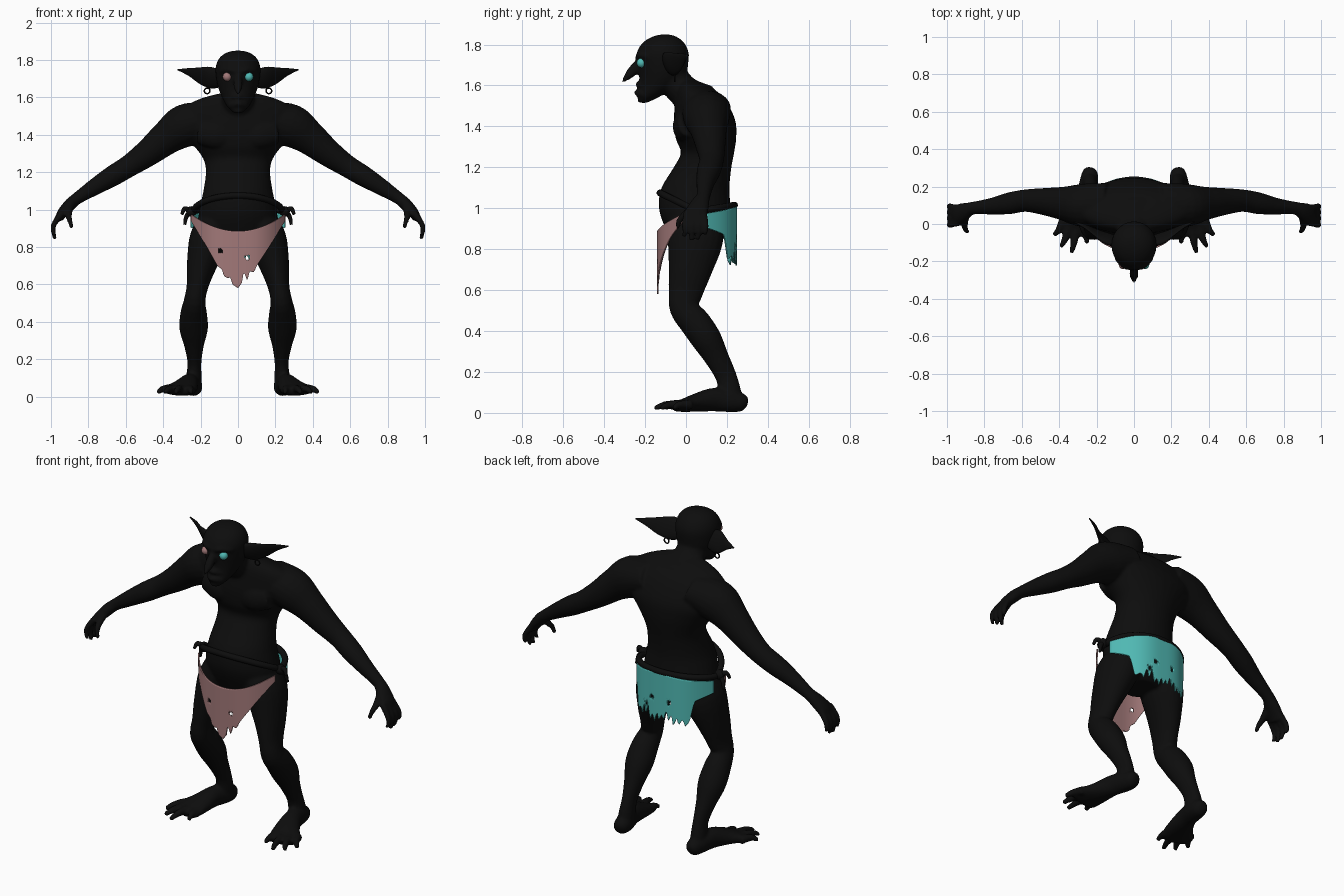
import bpy, bmesh, math, random
from mathutils import Vector

if "Cube" in bpy.data.objects:
    bpy.data.objects.remove(bpy.data.objects["Cube"])

random.seed(4)


def material(name, rgb):
    m = bpy.data.materials.new(name)
    m.diffuse_color = (*rgb, 1)
    m.use_nodes = True
    m.node_tree.nodes["Principled BSDF"].inputs["Base Color"].default_value = m.diffuse_color
    return m


BLACK = material("black skin", (0.004, 0.004, 0.004))
PINK = material("dusty pink", (0.36, 0.19, 0.19))
TEAL = material("teal", (0.08, 0.48, 0.45))


def finish(bm, name, mat):
    bmesh.ops.recalc_face_normals(bm, faces=bm.faces)
    for f in bm.faces:
        f.smooth = True
    me = bpy.data.meshes.new(name)
    bm.to_mesh(me)
    bm.free()
    me.materials.append(mat)
    ob = bpy.data.objects.new(name, me)
    bpy.context.collection.objects.link(ob)
    return ob


def spline(rows, steps=4):
    """Catmull-Rom through rows of numbers."""
    out = []
    for i in range(len(rows) - 1):
        p0, p1, p2, p3 = (rows[max(0, min(len(rows) - 1, i + k))] for k in (-1, 0, 1, 2))
        for s in range(steps):
            t = s / steps
            out.append([0.5 * (2 * b + (c - a) * t + (2 * a - 5 * b + 4 * c - d) * t * t
                               + (3 * b - a - 3 * c + d) * t ** 3)
                        for a, b, c, d in zip(p0, p1, p2, p3)])
    return out + [list(rows[-1])]


def loft(bm, rows, side=(1, 0, 0), flat=False, mirror=1, n=20):
    """Skin ellipses (x, y, z, radius along side, radius across) along a path."""
    rows = spline(rows)
    rings = []
    for i, r in enumerate(rows):
        a, b = rows[max(0, i - 1)], rows[min(len(rows) - 1, i + 1)]
        t = Vector((0, 0, 1)) if flat else (Vector(b[:3]) - Vector(a[:3])).normalized()
        u = Vector(side)
        u = (u - t * u.dot(t)).normalized()
        w = t.cross(u)
        ring = []
        for k in range(n):
            ang = 2 * math.pi * k / n
            p = Vector(r[:3]) + u * max(r[3], .002) * math.cos(ang) + w * max(r[4], .002) * math.sin(ang)
            ring.append(bm.verts.new((p.x * mirror, p.y, p.z)))
        rings.append(ring)
    for r0, r1 in zip(rings, rings[1:]):
        for k in range(n):
            bm.faces.new((r0[k], r0[(k + 1) % n], r1[(k + 1) % n], r1[k]))
    bm.faces.new(rings[0][::-1])
    bm.faces.new(rings[-1])


def slices(rows):
    """(z, front y, back y, half width) -> horizontal rings."""
    return [(0, (f + b) / 2, z, w, (b - f) / 2) for z, f, b, w in rows]


def tube(bm, pts, r0, r1, mirror=1):
    m = len(pts) - 1
    rows = [(*p, r0 + (r1 - r0) * i / m, r0 + (r1 - r0) * i / m) for i, p in enumerate(pts)]
    loft(bm, rows, side=(0.3, 1, 0.1), mirror=mirror, n=10)


# Body: overlapping lofts fused into one skin
bm = bmesh.new()
loft(bm, slices([(.80, -.05, .14, .09), (.86, -.08, .19, .18), (.95, -.12, .222, .21),
                 (1.02, -.133, .217, .203), (1.1, -.12, .212, .185), (1.2, -.06, .222, .172),
                 (1.27, -.025, .235, .185), (1.34, -.05, .245, .235), (1.42, -.06, .243, .30),
                 (1.5, -.055, .21, .315), (1.56, -.05, .165, .27), (1.6, -.04, .10, .18),
                 (1.625, -.03, .04, .08)]), flat=True, n=32)
# neck
loft(bm, [(0, .08, 1.51, .14, .10), (0, -.01, 1.57, .095, .08), (0, -.08, 1.65, .085, .08)])
# head
loft(bm, slices([(1.515, -.235, -.19, .02), (1.55, -.235, -.12, .058), (1.6, -.228, -.04, .085),
                 (1.65, -.228, 0, .105), (1.70, -.235, .01, .116), (1.76, -.24, .013, .12),
                 (1.81, -.21, -.01, .10), (1.84, -.16, -.05, .06), (1.85, -.11, -.09, .015)]),
     flat=True, n=32)
# hooked nose, lips
loft(bm, [(0, -.215, 1.73, .016, .015), (0, -.245, 1.69, .022, .025), (0, -.275, 1.655, .024, .022),
          (0, -.312, 1.617, .006, .006)])
for z, y in ((1.565, -.23), (1.605, -.222)):
    tube(bm, [(-.045, y + .025, z - .008), (0, y - .012, z), (.045, y + .025, z - .008)], .014, .014)

for s in (1, -1):
    # brow and chest muscle
    tube(bm, [(0, -.235, 1.735), (.05, -.228, 1.748), (.095, -.185, 1.74)], .014, .012, s)
    loft(bm, [(.02, -.01, 1.40, .03, .05), (.11, -.015, 1.40, .05, .075), (.2, .01, 1.42, .05, .07)],
         side=(0, 1, 0), mirror=s)
    # arm and palm
    loft(bm, [(.14, .10, 1.49, .12, .09), (.28, .10, 1.45, .115, .115), (.38, .11, 1.385, .09, .092),
              (.48, .12, 1.305, .073, .074), (.58, .125, 1.235, .06, .06), (.67, .11, 1.18, .058, .056),
              (.76, .095, 1.125, .045, .046), (.86, .085, 1.06, .034, .033), (.90, .07, 1.025, .045, .033),
              (.94, .052, .98, .055, .028), (.957, .045, .95, .05, .022)], side=(0, 1, 0), mirror=s)
    # fingers and thumb
    for y0, y1, tip in ((.085, .095, .875), (.058, .062, .845), (.032, .03, .84), (.005, -.005, .86)):
        tube(bm, [(.94, y0, .985), (.982, y1, .925), (.988, y1, .885), (.978, y1 - .005, tip)], .018, .011, s)
    tube(bm, [(.90, .04, 1.01), (.905, -.01, .965), (.897, -.035, .935), (.888, -.04, .90)], .021, .011, s)
    # leg
    loft(bm, [(.11, .05, .95, .09, .13), (.155, .045, .84, .105, .135), (.195, .02, .70, .08, .107),
              (.217, -.002, .59, .058, .085), (.232, -.01, .51, .058, .07), (.237, .045, .44, .072, .076),
              (.237, .10, .36, .076, .074), (.235, .15, .27, .052, .06), (.233, .195, .18, .037, .052),
              (.236, .215, .1, .042, .055), (.236, .22, .05, .04, .05)], mirror=s)
    # foot
    loft(bm, [(.232, .30, .045, .02, .02), (.235, .28, .05, .04, .042), (.24, .23, .055, .05, .052),
              (.26, .14, .065, .052, .058), (.285, .05, .05, .072, .045), (.315, -.02, .035, .092, .03),
              (.325, -.055, .03, .085, .022)], mirror=s)
    # toes
    for bx, by, tx, ty in ((.262, -.02, .25, -.105), (.305, -.04, .335, -.155),
                           (.345, -.035, .392, -.125), (.375, -.005, .43, -.06)):
        tube(bm, [(bx, by + .03, .04), ((bx + tx) / 2, (by + ty) / 2, .04), (tx, ty, .022)], .026, .012, s)
body = finish(bm, "body", BLACK)
rm = body.modifiers.new("fuse", 'REMESH')
rm.mode, rm.voxel_size, rm.use_smooth_shade = 'VOXEL', .009, True
sm = body.modifiers.new("soften", 'SMOOTH')
sm.factor, sm.iterations = .5, 4

for s, label, eye_mat in ((1, "left", TEAL), (-1, "right", PINK)):
    # pointed ear
    bm = bmesh.new()
    loft(bm, [(.095, -.09, 1.70, .05, .02), (.145, -.078, 1.705, .063, .022), (.2, -.05, 1.715, .05, .012),
              (.26, -.015, 1.735, .024, .008), (.322, .012, 1.748, .003, .003)],
         side=(0, -.45, 1), mirror=s)
    finish(bm, label + "_ear", BLACK)
    # eye
    bm = bmesh.new()
    bmesh.ops.create_uvsphere(bm, u_segments=20, v_segments=12, radius=.024)
    bmesh.ops.translate(bm, verts=bm.verts, vec=(s * .058, -.217, 1.71))
    finish(bm, label + "_eye", eye_mat)
    # earring
    bpy.ops.mesh.primitive_torus_add(major_radius=.015, minor_radius=.004, major_segments=20,
                                     minor_segments=8, location=(s * .165, -.055, 1.635),
                                     rotation=(math.pi / 2, 0, 0))
    ring = bpy.context.object
    ring.name = label + "_earring"
    ring.data.materials.append(BLACK)
    # knot with loose ends on the hip
    bm = bmesh.new()
    bmesh.ops.create_uvsphere(bm, u_segments=14, v_segments=10, radius=.028)
    bmesh.ops.translate(bm, verts=bm.verts, vec=(s * .25, .04, .99))
    tube(bm, [(.25, .04, .99), (.285, .03, 1.005), (.3, .02, .975)], .017, .008, s)
    tube(bm, [(.25, .04, .99), (.275, .05, .965), (.285, .055, .92)], .016, .008, s)
    finish(bm, label + "_belt_knot", BLACK)

# Belt: a cord round the hips that sags at the front
cu = bpy.data.curves.new("belt", 'CURVE')
cu.dimensions, cu.bevel_depth, cu.bevel_resolution = '3D', .017, 3
sp = cu.splines.new('POLY')
sp.points.add(47)
sp.use_cyclic_u = True
for i, p in enumerate(sp.points):
    a = 2 * math.pi * i / 48
    c, q = math.cos(a), math.sin(a)
    p.co = (.238 * c, .055 + .182 * q, .985 + (.03 if q > 0 else -.09 * abs(q)) * q * (1 if q > 0 else -1 / max(abs(q), .01)) * (1 if q > 0 else -1), 1)
cu.materials.append(BLACK)
bpy.context.collection.objects.link(bpy.data.objects.new("belt", cu))


def lerp(table, x):
    for (x0, z0), (x1, z1) in zip(table, table[1:]):
        if x <= x1:
            return z0 + (z1 - z0) * (x - x0) / (x1 - x0)
    return table[-1][1]


def cloth(name, mat, top, hem, depth, holes, cols=72, rows=36):
    """Hanging sheet with a torn hem and small holes."""
    bm = bmesh.new()
    grid = []
    for i in range(cols + 1):
        x = -.25 + .5 * i / cols
        z0, z1 = top(x), hem(x)
        grid.append([bm.verts.new((x, depth(x), z0 + (z1 - z0) * j / rows)) for j in range(rows + 1)])
    for i in range(cols):
        for j in range(rows):
            bm.faces.new((grid[i][j], grid[i + 1][j], grid[i + 1][j + 1], grid[i][j + 1]))
    gone = [f for f in bm.faces for hx, hz in holes
            if math.hypot(f.calc_center_median().x - hx, f.calc_center_median().z - hz) < .012]
    bmesh.ops.delete(bm, geom=list(set(gone)), context='FACES')
    ob = finish(bm, name, mat)
    so = ob.modifiers.new("thickness", 'SOLIDIFY')
    so.thickness, so.offset = .007, 0


# Front cloth tapers to a ragged point; back cloth is a band with a ragged flap
FRONT = [(-.25, .94), (-.2, .86), (-.165, .80), (-.11, .70), (-.085, .68), (-.075, .645), (-.05, .63),
         (-.045, .65), (-.03, .60), (0, .58), (.022, .61), (.03, .67), (.05, .62), (.062, .67),
         (.085, .665), (.1, .70), (.165, .80), (.2, .86), (.25, .94)]
cloth("front_cloth", PINK, lambda x: .885 + .09 * (x / .25) ** 2, lambda x: lerp(FRONT, x),
      lambda x: -.138 + .13 * (abs(x) / .25) ** 3, [(-.095, .78), (.05, .745)])
BACK = [(-.25, .905), (-.185, .87), (-.165, .75)]
while BACK[-1][0] < .13:
    x = BACK[-1][0]
    BACK += [(x + .02, random.uniform(.715, .745)), (x + .03, random.uniform(.76, .82))]
BACK += [(.165, .75), (.185, .87), (.25, .905)]
cloth("back_cloth", TEAL, lambda x: 1.01 - .035 * (x / .25) ** 2, lambda x: lerp(BACK, x),
      lambda x: .246 - .15 * (abs(x) / .25) ** 3, [(-.06, .85), (.05, .86), (.09, .81)])
